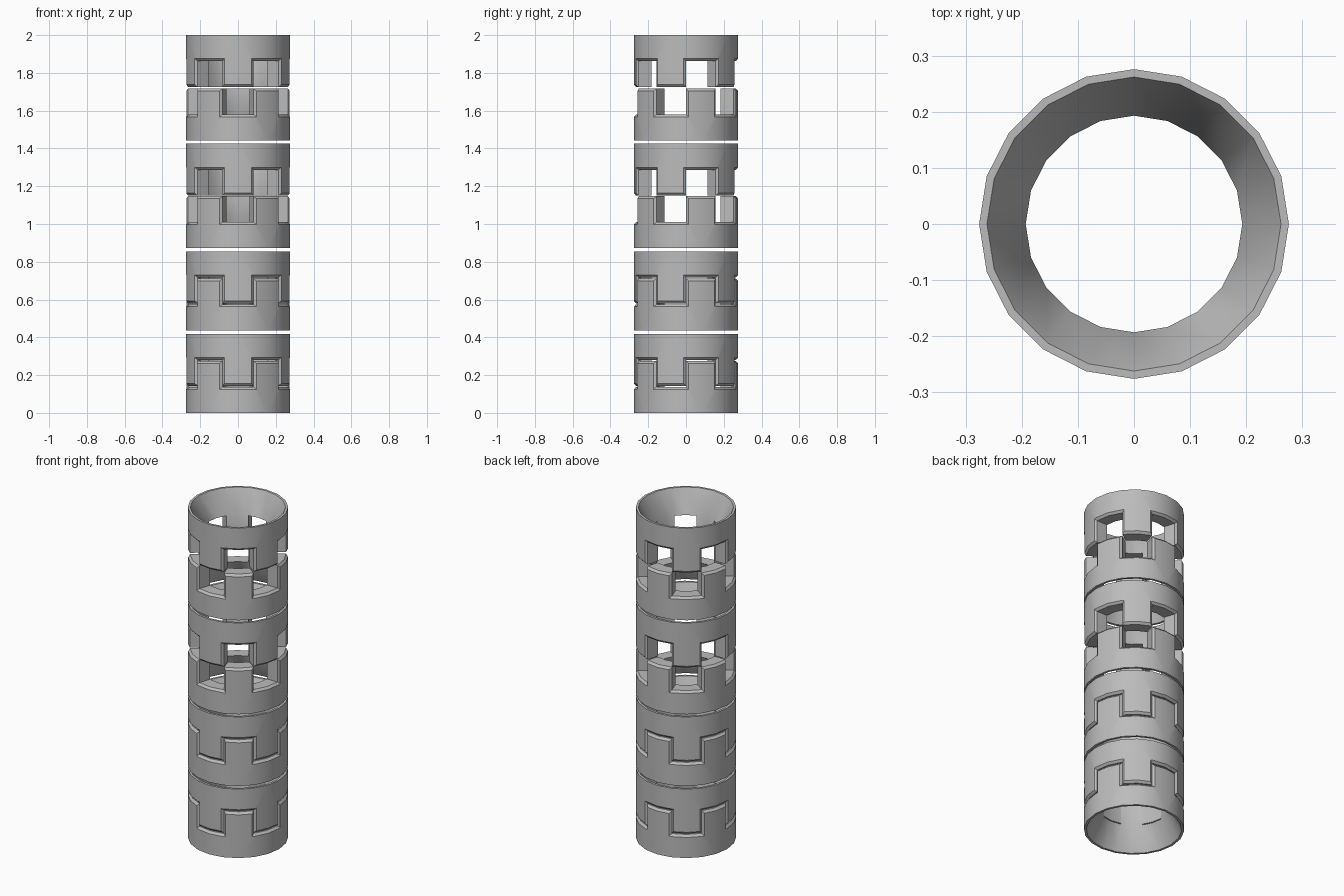
import bpy, bmesh, math

if "Cube" in bpy.data.objects:
    bpy.data.objects.remove(bpy.data.objects["Cube"])

R_OUT, R_RIM, R_MID, R_IN = 0.276, 0.262, 0.264, 0.193
ROOT, TIP = 0.138, 0.275          # gap floor and tooth tip heights
C = 0.013                         # chamfer size
CA = math.degrees(C / R_OUT)      # chamfer as an angle

steel = bpy.data.materials.new("grey")
steel.diffuse_color = (0.5, 0.5, 0.5, 1)
steel.use_nodes = True
steel.node_tree.nodes["Principled BSDF"].inputs["Base Color"].default_value = steel.diffuse_color


def castle_ring():
    """Flared ring with five square teeth pointing up, chamfered on the outside."""
    bm = bmesh.new()
    cache = {}

    def v(r, ang, z):
        ang = round(ang % 360, 3) % 360
        key = (r, ang, z)
        if key not in cache:
            # keep points on the flat sides of the 20-gon
            rr = r * math.cos(math.radians(9)) / math.cos(math.radians(ang % 18 - 9))
            a = math.radians(ang)
            cache[key] = bm.verts.new((rr * math.cos(a), rr * math.sin(a), z))
        return cache[key]

    def face(*pts):
        bm.faces.new([v(*p) for p in pts])

    lo, hi = ROOT - C, TIP - C
    for k in range(5):
        a = 72 * k
        # thin end rim and inner cone
        for s in range(4):
            p, q = a + 18 * s, a + 18 * s + 18
            face((R_OUT, p, 0), (R_RIM, p, 0), (R_RIM, q, 0), (R_OUT, q, 0))
            face((R_RIM, p, 0), (R_IN, p, ROOT), (R_IN, q, ROOT), (R_RIM, q, 0))
        # each side of the tooth, mirrored about its middle
        for d, e in ((1, a), (-1, a + 36)):
            m, c, g = e + 18 * d, e + CA * d, e - 18 * d
            # outer skin of the tooth half and of the gap half
            face((R_OUT, e, 0), (R_OUT, m, 0), (R_OUT, m, hi), (R_OUT, c, hi),
                 (R_OUT, c, lo), (R_OUT, e, lo))
            face((R_OUT, g, 0), (R_OUT, e, 0), (R_OUT, e, lo), (R_OUT, g, lo))
            # chamfers along gap floor, tooth side and tooth tip
            face((R_OUT, g, lo), (R_OUT, e, lo), (R_OUT, c, lo),
                 (R_MID, e, ROOT), (R_MID, g, ROOT))
            face((R_OUT, c, lo), (R_OUT, c, hi), (R_MID, e, TIP), (R_MID, e, ROOT))
            face((R_OUT, c, hi), (R_OUT, m, hi), (R_MID, m, TIP), (R_MID, e, TIP))
            # gap floor, tooth side and tooth tip
            for (p, zp), (q, zq) in (((g, ROOT), (e, ROOT)), ((e, ROOT), (e, TIP)),
                                     ((e, TIP), (m, TIP))):
                face((R_MID, p, zp), (R_MID, q, zq), (R_IN, q, zq), (R_IN, p, zp))
            # inner tooth wall
            face((R_IN, e, ROOT), (R_IN, e, TIP), (R_IN, m, TIP), (R_IN, m, ROOT))
    bmesh.ops.recalc_face_normals(bm, faces=bm.faces)
    me = bpy.data.meshes.new("castle_ring")
    bm.to_mesh(me)
    bm.free()
    me.materials.append(steel)
    return me


ring = castle_ring()


def place(name, z, flipped):
    ob = bpy.data.objects.new(name, ring.copy())
    bpy.context.collection.objects.link(ob)
    ob.location.z = z
    ob.rotation_euler.x = math.pi if flipped else 0
    bpy.ops.object.select_all(action='DESELECT')
    ob.select_set(True)
    bpy.context.view_layer.objects.active = ob
    bpy.ops.object.shade_smooth_by_angle(angle=math.radians(30))


# two locked couplings below, two opened ones above
for i, (bottom, top) in enumerate(((0, 0.418), (0.437, 0.855),
                                   (0.872, 1.425), (1.442, 2.0)), 1):
    place(f"lower_ring_{i}", bottom, False)
    place(f"upper_ring_{i}", top, True)
